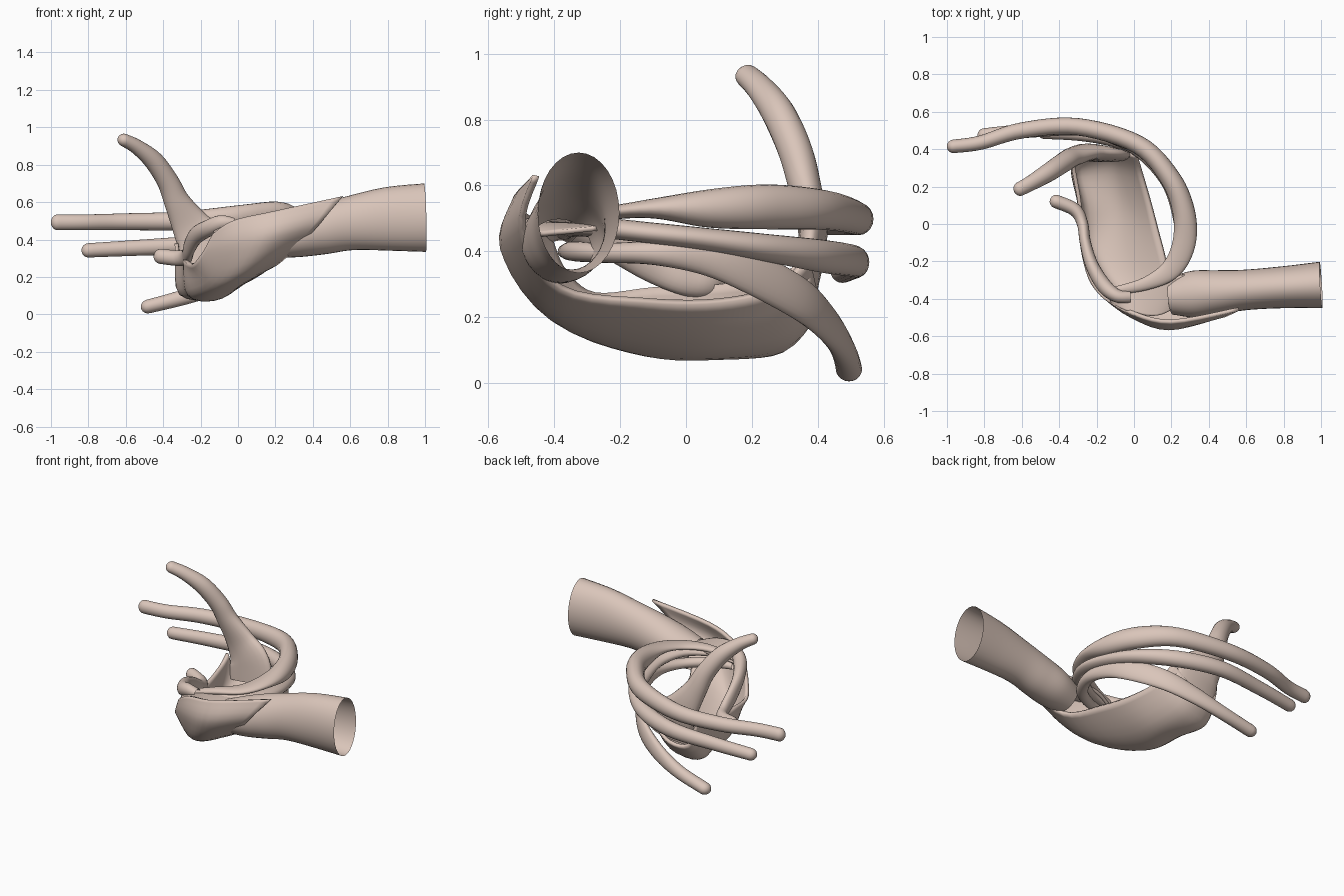
import bpy, bmesh, math
from mathutils import Vector

skin = bpy.data.materials.new("pale_skin")
skin.diffuse_color = (0.70, 0.56, 0.49, 1)


def spline(rows, steps):
    """Catmull-Rom through rows of numbers."""
    out = []
    n = len(rows)
    for i in range(n - 1):
        p = [rows[max(i - 1, 0)], rows[i], rows[i + 1], rows[min(i + 2, n - 1)]]
        for s in range(steps):
            t = s / steps
            out.append([0.5 * (2 * b + (c - a) * t + (2 * a - 5 * b + 4 * c - d) * t * t
                               + (3 * b - a - 3 * c + d) * t ** 3) for a, b, c, d in zip(*p)])
    out.append(list(rows[-1]))
    return out


def finish(name, bm):
    bmesh.ops.recalc_face_normals(bm, faces=bm.faces)
    for f in bm.faces:
        f.smooth = True
    me = bpy.data.meshes.new(name)
    bm.to_mesh(me)
    bm.free()
    ob = bpy.data.objects.new(name, me)
    me.materials.append(skin)
    bpy.context.collection.objects.link(ob)
    return ob


def tube(name, rows, up=(0, 0, 1), sides=20, tip=True):
    """Rows are x, y, z, half width along up, half width across."""
    pts = spline(rows, 6)
    up = Vector(up)
    rings = []
    for i, (x, y, z, h, w) in enumerate(pts):
        t = (Vector(pts[min(i + 1, len(pts) - 1)][:3]) - Vector(pts[max(i - 1, 0)][:3])).normalized()
        side = t.cross(up).normalized()
        rings.append((Vector((x, y, z)), side.cross(t) * h, side * w))
    if tip:  # rounded end
        c, a, b = rings[-1]
        r = b.length
        for k in range(1, 5):
            g = k * math.pi / 2 / 4.3
            rings.append((c + t * r * math.sin(g), a * math.cos(g), b * math.cos(g)))
    bm = bmesh.new()
    loops = [[bm.verts.new(c + a * math.cos(2 * math.pi * j / sides) + b * math.sin(2 * math.pi * j / sides))
              for j in range(sides)] for c, a, b in rings]
    for l0, l1 in zip(loops, loops[1:]):
        for j in range(sides):
            k = (j + 1) % sides
            bm.faces.new((l0[j], l0[k], l1[k], l1[j]))
    if tip:
        bm.faces.new(loops[-1])
    return finish(name, bm)


def sheet(name, sections, thick):
    """Smooth sheet through cross sections, given thickness."""
    rows = [sum([list(p) for p in s], []) for s in sections]
    bm = bmesh.new()
    grid = []
    for r in spline(rows, 5):
        line = spline([r[i:i + 3] for i in range(0, len(r), 3)], 5)
        grid.append([bm.verts.new(p) for p in line])
    for a, b in zip(grid, grid[1:]):
        for j in range(len(a) - 1):
            bm.faces.new((a[j], a[j + 1], b[j + 1], b[j]))
    ob = finish(name, bm)
    m = ob.modifiers.new("thickness", 'SOLIDIFY')
    m.thickness = thick
    m.offset = 0
    return ob


# open hollow forearm, inner side running on to the knuckles
tube("forearm", [(1.0, -.326, .517, .183, .124), (.8, -.338, .51, .17, .112), (.6, -.352, .487, .145, .108),
                 (.45, -.365, .455, .135, .118), (.32, -.375, .425, .12, .125), (.2, -.385, .40, .10, .10)],
     sides=32, tip=False)

# back of the hand over the knuckles
sheet("knuckle_cover", [
    [(-.12, -.35, .43), (0, -.31, .47), (.15, -.29, .48), (.27, -.27, .47)],
    [(-.13, -.38, .44), (-.02, -.40, .48), (.13, -.41, .48), (.27, -.36, .46)],
    [(-.12, -.42, .43), (-.02, -.47, .49), (.12, -.49, .48), (.23, -.44, .45)]], .015)

# palm: front wall, then trough sweeping back to the thumb
sheet("palm", [
    [(-.13, -.41, .43), (-.02, -.47, .50), (.20, -.52, .55), (.56, -.455, .63)],
    [(-.18, -.37, .34), (-.03, -.48, .37), (.17, -.555, .41), (.42, -.495, .47)],
    [(-.24, -.28, .27), (-.12, -.34, .18), (.04, -.42, .215), (.23, -.38, .29)],
    [(-.28, -.10, .29), (-.24, -.12, .11), (-.08, -.12, .11), (.15, -.12, .25)],
    [(-.29, .10, .30), (-.27, .10, .11), (-.09, .10, .095), (.09, .10, .25)],
    [(-.32, .28, .33), (-.31, .28, .12), (-.12, .30, .13), (.04, .27, .29)],
    [(-.33, .36, .38), (-.28, .385, .23), (-.13, .40, .24), (.01, .37, .38)]], .02)

# thumb rising from the rear of the palm
tube("thumb", [(-.16, .36, .24, .03, .15), (-.18, .375, .36, .04, .15), (-.25, .385, .47, .045, .105),
               (-.325, .36, .60, .05, .07), (-.375, .33, .71, .052, .058), (-.45, .28, .82, .05, .052),
               (-.54, .225, .895, .042, .04), (-.61, .187, .932, .038, .034)], up=(0, 1, 0))

# three long fingers sweeping round the right side
tube("index_finger", [(-.12, -.36, .46, .015, .02), (.06, -.32, .50, .02, .035), (.20, -.24, .515, .02, .055),
                      (.268, -.10, .53, .03, .062), (.265, .07, .53, .058, .06), (.19, .25, .535, .068, .055),
                      (.02, .425, .525, .06, .05), (-.3, .52, .50, .05, .046), (-.6, .50, .495, .045, .043),
                      (-.82, .435, .492, .042, .038), (-.965, .415, .492, .042, .036)])
tube("middle_finger", [(-.10, -.37, .45, .015, .02), (.06, -.34, .465, .02, .035), (.20, -.25, .47, .03, .05),
                       (.27, -.10, .455, .032, .055), (.255, .07, .435, .035, .055), (.18, .25, .41, .042, .05),
                       (.01, .415, .385, .05, .046), (-.25, .51, .37, .048, .043), (-.55, .50, .355, .042, .038),
                       (-.80, .475, .342, .038, .037)])
tube("ring_finger", [(-.08, -.37, .40, .02, .02), (.06, -.34, .40, .03, .03), (.19, -.25, .395, .03, .035),
                     (.26, -.10, .395, .036, .035), (.245, .07, .38, .055, .028), (.18, .22, .325, .065, .025),
                     (.06, .36, .245, .065, .028), (-.10, .44, .165, .055, .032), (-.28, .48, .095, .042, .037),
                     (-.48, .495, .042, .037, .04)])

# short curled finger on the left
tube("little_finger", [(-.02, -.39, .49, .025, .03), (-.09, -.385, .49, .04, .035), (-.16, -.33, .46, .045, .04),
                       (-.225, -.22, .42, .05, .035), (-.26, -.10, .36, .055, .03), (-.275, 0, .31, .045, .03),
                       (-.315, .075, .30, .042, .035), (-.415, .12, .31, .04, .036)])
